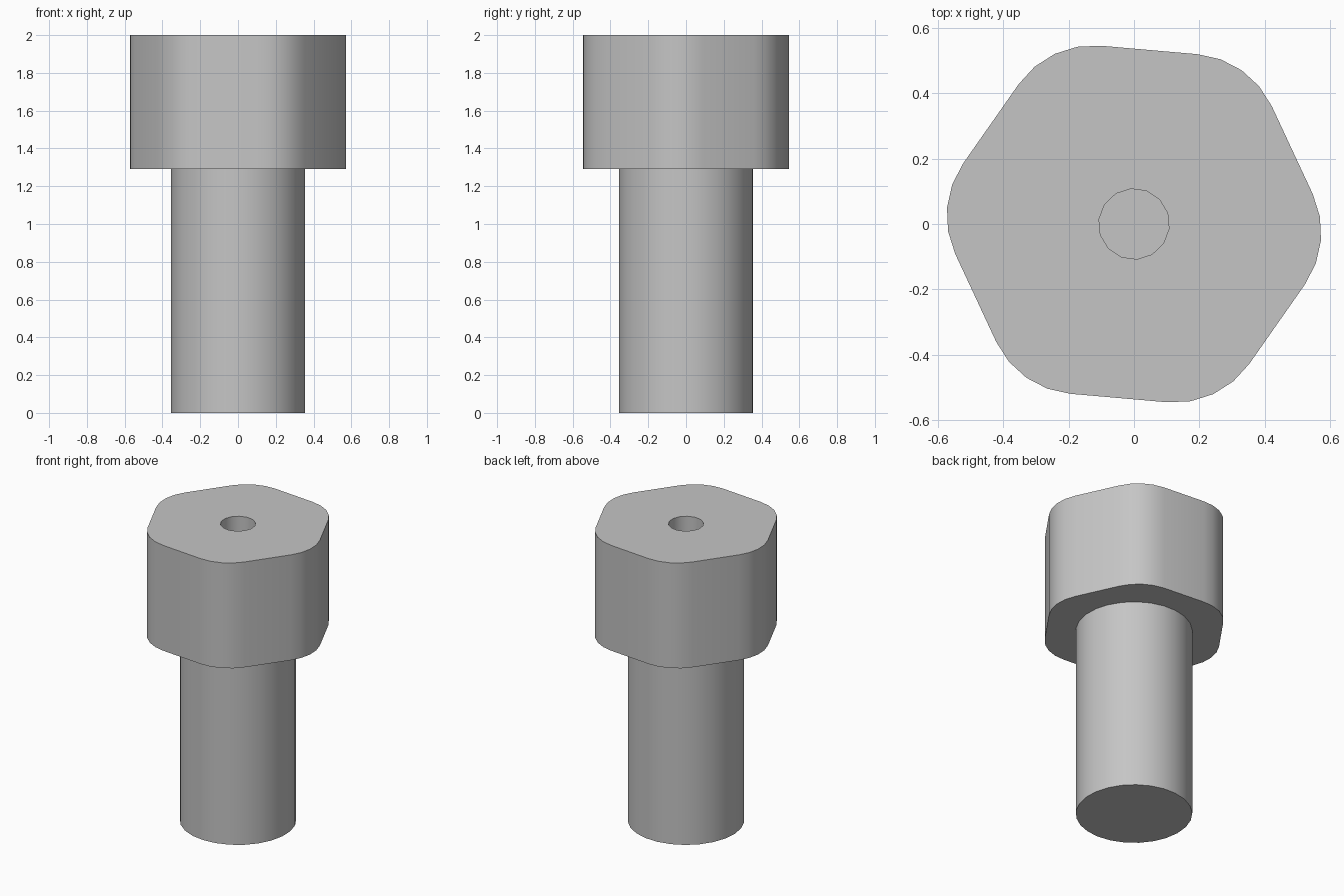
import bpy
import bmesh
from math import radians, cos, sin, tau

cube = bpy.data.objects.get("Cube")
if cube:
    bpy.data.objects.remove(cube, do_unlink=True)

HEAD_BASE, TOP = 1.29, 2.0
SHAFT_R, HOLE_R = 0.356, 0.108

steel = bpy.data.materials.new("grey_metal")
steel.use_nodes = True
steel.diffuse_color = (0.56, 0.56, 0.56, 1)
steel.node_tree.nodes["Principled BSDF"].inputs["Base Color"].default_value = steel.diffuse_color


def circle(radius, sides, start=0.0):
    return [(radius * cos(start + tau * i / sides), radius * sin(start + tau * i / sides))
            for i in range(sides)]


def rounded_hexagon(centre_dist, corner_r, turn, steps=4):
    points = []
    for corner in range(6):
        a = turn + corner * tau / 6
        for s in range(steps + 1):
            b = a + radians(60) * (s / steps - 0.5)
            points.append((centre_dist * cos(a) + corner_r * cos(b),
                           centre_dist * sin(a) + corner_r * sin(b)))
    return points


def ring(bm, outline, z):
    return [bm.verts.new((x, y, z)) for x, y in outline]


def wall(bm, low, high):
    for i in range(len(low)):
        j = (i + 1) % len(low)
        bm.faces.new((low[i], low[j], high[j], high[i]))


def annulus(bm, outer, inner):
    edges = set()
    for loop in (outer, inner):
        for i, v in enumerate(loop):
            w = loop[(i + 1) % len(loop)]
            edges.add(bm.edges.get((v, w)) or bm.edges.new((v, w)))
    bmesh.ops.triangle_fill(bm, edges=list(edges), use_beauty=True)


def finish(bm, name):
    bmesh.ops.recalc_face_normals(bm, faces=bm.faces[:])
    mesh = bpy.data.meshes.new(name)
    bm.to_mesh(mesh)
    bm.free()
    mesh.materials.append(steel)
    obj = bpy.data.objects.new(name, mesh)
    bpy.context.collection.objects.link(obj)
    bpy.ops.object.select_all(action='DESELECT')
    obj.select_set(True)
    bpy.context.view_layer.objects.active = obj
    bpy.ops.object.shade_smooth_by_angle(angle=radians(30))


shaft_outline = circle(SHAFT_R, 25, radians(225))
hole_outline = circle(HOLE_R, 14, radians(95))
head_outline = rounded_hexagon(0.297, 0.277, radians(-5))

# Rounded hexagonal head with a blind hole
bm = bmesh.new()
base, top = ring(bm, head_outline, HEAD_BASE), ring(bm, head_outline, TOP)
floor, rim = ring(bm, hole_outline, HEAD_BASE), ring(bm, hole_outline, TOP)
neck = ring(bm, shaft_outline, HEAD_BASE)
wall(bm, base, top)
wall(bm, floor, rim)
bm.faces.new(floor)
annulus(bm, top, rim)
annulus(bm, base, neck)
finish(bm, "hex_head")

# Round shaft, meeting the underside of the head
bm = bmesh.new()
foot, neck = ring(bm, shaft_outline, 0), ring(bm, shaft_outline, HEAD_BASE)
wall(bm, foot, neck)
bm.faces.new(foot)
finish(bm, "shaft")
